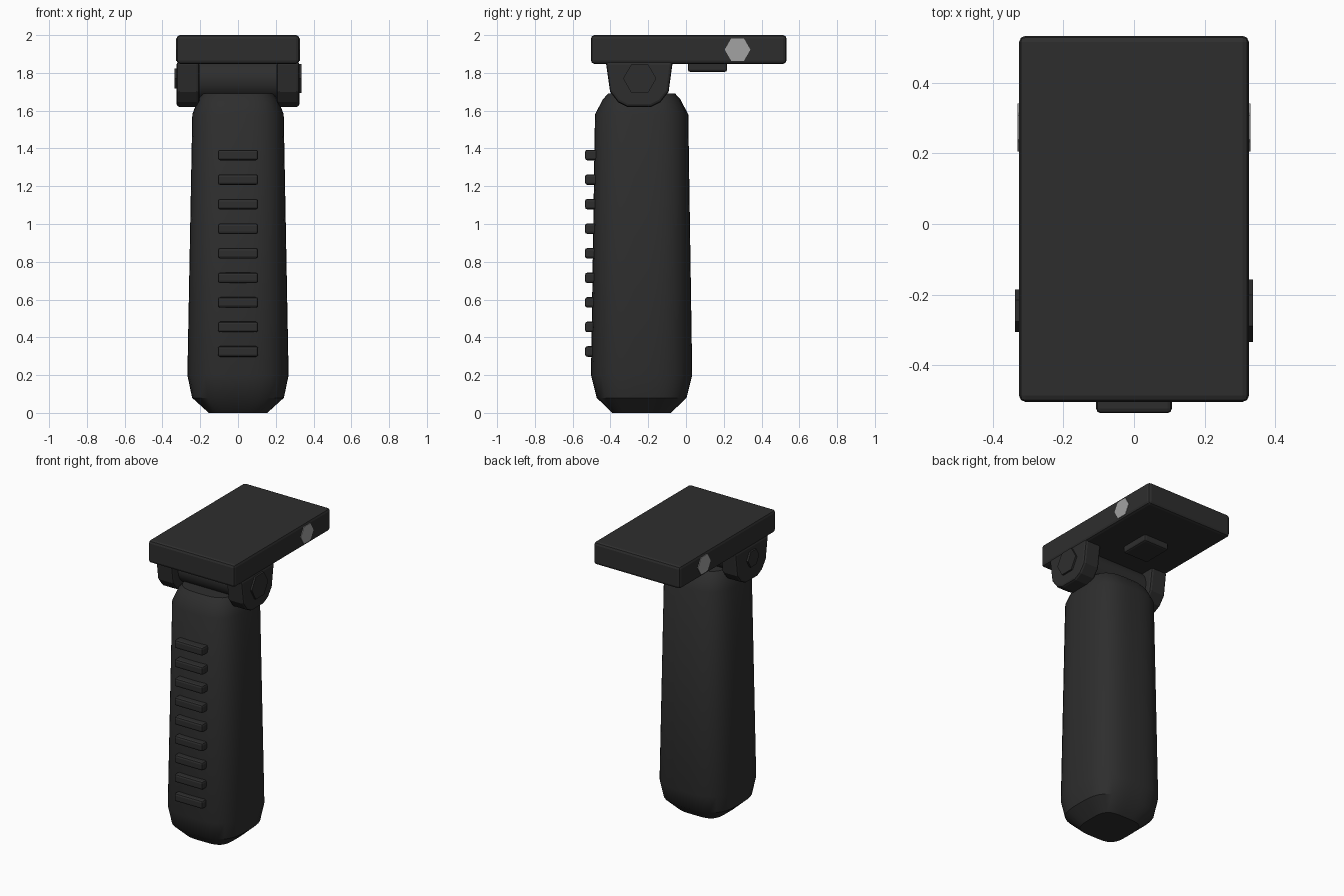
import bpy, bmesh, math

if "Cube" in bpy.data.objects:
    bpy.data.objects.remove(bpy.data.objects["Cube"])

def material(name, v):
    m = bpy.data.materials.new(name)
    m.diffuse_color = (v, v, v, 1)
    m.use_nodes = True
    m.node_tree.nodes["Principled BSDF"].inputs["Base Color"].default_value = m.diffuse_color
    return m

BLACK = material("matte_black", 0.027)
STEEL = material("grey_steel", 0.36)

def finish(name, bm, mat, bevel=0, segments=2, smooth=None):
    bmesh.ops.recalc_face_normals(bm, faces=bm.faces)
    me = bpy.data.meshes.new(name)
    bm.to_mesh(me)
    bm.free()
    ob = bpy.data.objects.new(name, me)
    bpy.context.collection.objects.link(ob)
    me.materials.append(mat)
    if bevel:
        b = ob.modifiers.new("bevel", 'BEVEL')
        b.width, b.segments, b.limit_method = bevel, segments, 'ANGLE'
        b.angle_limit = math.radians(50)
    if smooth:
        bpy.ops.object.select_all(action='DESELECT')
        ob.select_set(True)
        bpy.context.view_layer.objects.active = ob
        bpy.ops.object.shade_smooth_by_angle(angle=math.radians(smooth))
    return ob

def box(name, lo, hi, bevel, segments=2):
    bm = bmesh.new()
    bmesh.ops.create_cube(bm, size=1)
    for v in bm.verts:
        v.co = [(a + b) / 2 + c * (b - a) for a, b, c in zip(lo, hi, v.co)]
    return finish(name, bm, BLACK, bevel, segments)

def prism_x(name, profile, x0, x1, mat, bevel=0, segments=2, smooth=None):
    """Extrude a (y, z) outline from x0 to x1."""
    bm = bmesh.new()
    a = [bm.verts.new((x0, y, z)) for y, z in profile]
    b = [bm.verts.new((x1, y, z)) for y, z in profile]
    bm.faces.new(a)
    bm.faces.new(b[::-1])
    n = len(profile)
    for i in range(n):
        j = (i + 1) % n
        bm.faces.new((a[i], a[j], b[j], b[i]))
    return finish(name, bm, mat, bevel, segments, smooth)

def circle(y, z, r, n):
    return [(y + r * math.cos(math.tau * i / n), z + r * math.sin(math.tau * i / n))
            for i in range(n)]

# Grip: rounded-square sections (z, half width x, half depth y, squareness)
CY = -0.235
sections = [(0, 0.155, 0.155, 3.9), (0.08, 0.243, 0.238, 3.2), (0.2, 0.268, 0.268, 3),
            (1.58, 0.242, 0.247, 3), (1.66, 0.212, 0.205, 3.1), (1.69, 0.188, 0.178, 3.3)]
bm = bmesh.new()
N = 40
rings = []
for z, rx, ry, e in sections:
    ring = []
    for i in range(N):
        t = math.tau * i / N
        c, s = math.cos(t), math.sin(t)
        k = (abs(c) ** e + abs(s) ** e) ** (-1 / e)
        ring.append(bm.verts.new((rx * c * k, CY + ry * s * k, z)))
    rings.append(ring)
for a, b in zip(rings, rings[1:]):
    for i in range(N):
        j = (i + 1) % N
        bm.faces.new((a[i], a[j], b[j], b[i]))
bm.faces.new(rings[0][::-1])
bm.faces.new(rings[-1])
finish("grip", bm, BLACK, smooth=35)

# Finger ribs down the front
for i in range(9):
    z = 0.325 + 0.13 * i
    box(f"rib_{i + 1}", (-0.107, -0.535, z - 0.028), (0.107, -0.46, z + 0.028), 0.013)

# Mounting plate and its locking tab underneath
box("mounting_plate", (-0.325, -0.503, 1.848), (0.325, 0.532, 2.0), 0.018)
box("locking_tab", (-0.095, 0.01, 1.805), (0.095, 0.218, 1.86), 0.013)

# Hinge barrel between the ears
prism_x("hinge_barrel", circle(-0.24, 1.765, 0.11, 32), -0.21, 0.21, BLACK, smooth=35)

# Hinge ears, pivot bolts and plate screws on both sides
ear = [(-0.425, 1.86), (-0.402, 1.70), (-0.36, 1.645), (-0.31, 1.62),
       (-0.185, 1.62), (-0.135, 1.645), (-0.092, 1.70), (-0.07, 1.86)]
for side, s, r in (("right", 1, 0.088), ("left", -1, 0.06)):
    prism_x(f"hinge_ear_{side}", ear, s * 0.205, s * 0.325, BLACK, 0.015)
    prism_x(f"pivot_bolt_{side}", circle(-0.245, 1.77, r, 6), s * 0.3, s * 0.337, BLACK)
    prism_x(f"plate_screw_{side}", circle(0.273, 1.923, 0.068, 6), s * 0.3, s * 0.329, STEEL)
